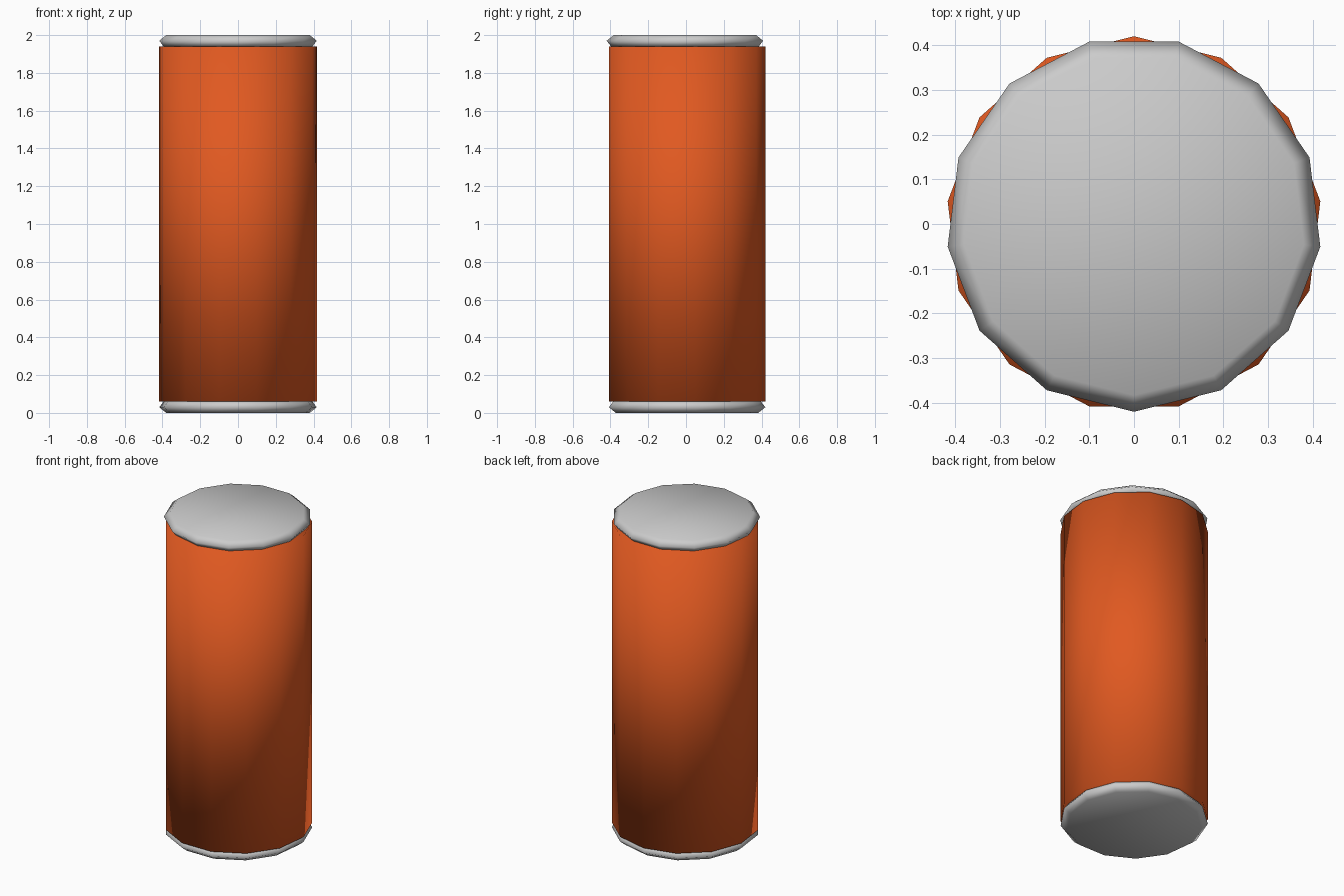
import bpy, bmesh, math

if "Cube" in bpy.data.objects:
    bpy.data.objects.remove(bpy.data.objects["Cube"])

SIDES = 13


def lathe(name, profile, start_deg, color=None):
    """Closed 13-sided solid from (radius, z) rings, first corner at start_deg."""
    bm = bmesh.new()
    rings = []
    for r, z in profile:
        ring = []
        for i in range(SIDES):
            a = math.radians(start_deg) + 2 * math.pi * i / SIDES
            ring.append(bm.verts.new((r * math.cos(a), r * math.sin(a), z)))
        rings.append(ring)
    for lo, hi in zip(rings, rings[1:]):
        for i in range(SIDES):
            j = (i + 1) % SIDES
            bm.faces.new((lo[i], lo[j], hi[j], hi[i]))
    bm.faces.new(rings[0][::-1])
    bm.faces.new(rings[-1])
    for f in bm.faces:
        f.smooth = True
    mesh = bpy.data.meshes.new(name)
    bm.to_mesh(mesh)
    bm.free()
    obj = bpy.data.objects.new(name, mesh)
    bpy.context.collection.objects.link(obj)
    if color:
        mat = bpy.data.materials.new(name + "_paint")
        mat.diffuse_color = color
        mat.use_nodes = True
        mat.node_tree.nodes["Principled BSDF"].inputs["Base Color"].default_value = mat.diffuse_color
        mesh.materials.append(mat)
    return obj


# Orange canister wall, one corner pointing to the back
lathe("canister_body", [(0.42, 0.06), (0.42, 1.94)], 90, (0.75, 0.10, 0.015, 1))

# Bevelled grey end discs; the lid is the base flipped over, so its corner faces front
RIM = [(0.383, 0.0), (0.42, 0.03), (0.395, 0.062)]
lathe("base_cap", RIM, 90)
lathe("lid_cap", [(r, 2 - z) for r, z in reversed(RIM)], -90)
